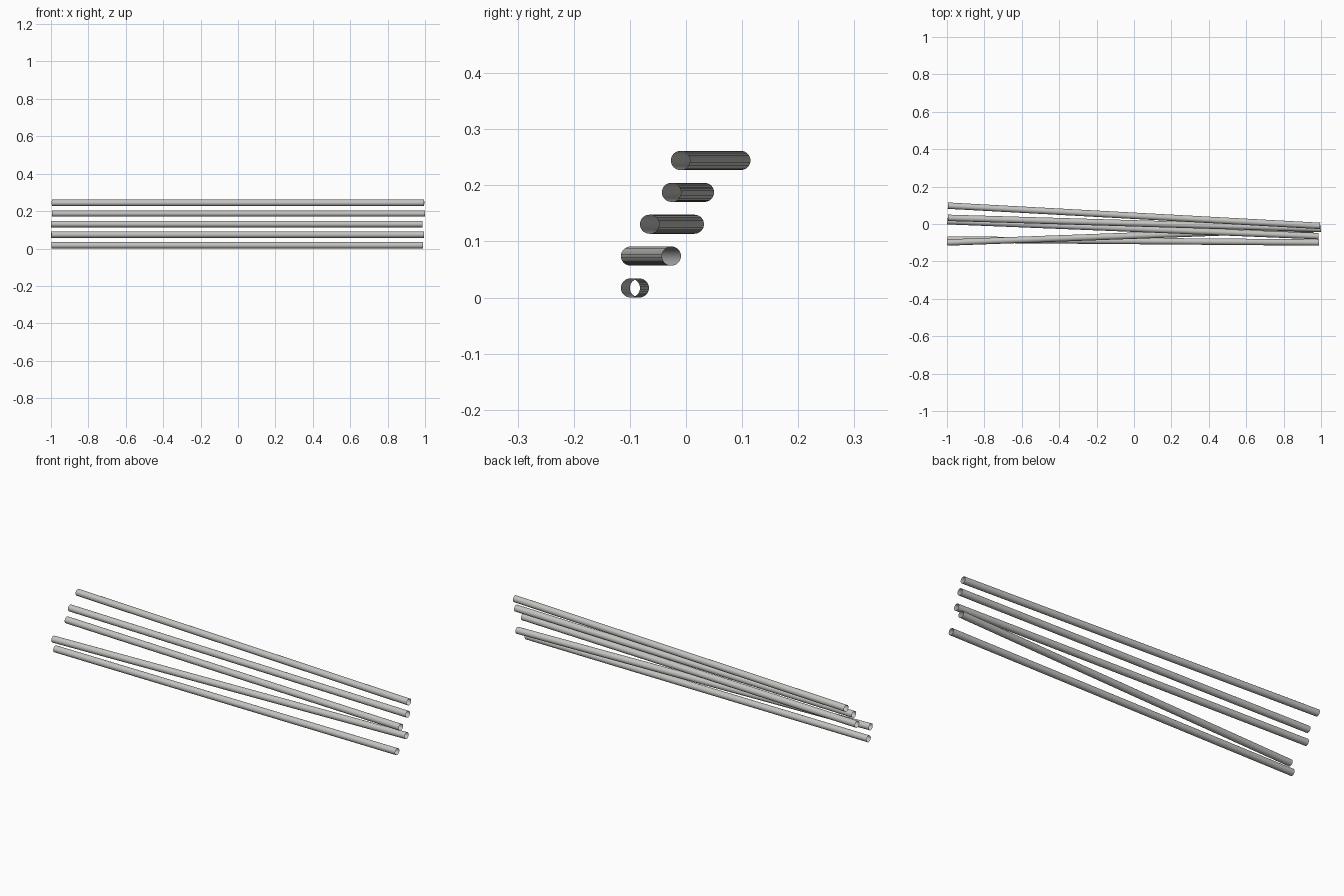
import bpy
import math
from mathutils import Vector

cube = bpy.data.objects.get("Cube")
if cube:
    bpy.data.objects.remove(cube, do_unlink=True)

# Single light grey metal colour
steel = bpy.data.materials.new("light_grey_steel")
steel.use_nodes = True
colour = (0.55, 0.55, 0.53, 1)
steel.diffuse_color = colour
steel.node_tree.nodes["Principled BSDF"].inputs["Base Color"].default_value = colour

RADIUS = 0.017
SPACING = 0.0568


def tube(name, start, end):
    """Thin open-ended tube between two points."""
    axis = Vector(end) - Vector(start)
    bpy.ops.mesh.primitive_cylinder_add(
        vertices=32, radius=RADIUS, depth=axis.length, end_fill_type='NOTHING',
        location=(Vector(start) + Vector(end)) / 2,
        rotation=axis.to_track_quat('Z', 'Y').to_euler())
    ob = bpy.context.object
    ob.name = name
    ob.data.materials.append(steel)
    bpy.ops.object.shade_smooth_by_angle(angle=math.radians(40))


# Stacked tubes, bottom to top: x and y of the right end, then of the left end
ends = [
    (-0.998, -0.083, 0.990, -0.099),
    (-0.999, -0.099, 0.993, -0.026),
    (-1.000, 0.015, 0.987, -0.065),
    (-0.994, 0.033, 1.000, -0.026),
    (-0.995, 0.098, 0.995, -0.010),
]
for i, (x0, y0, x1, y1) in enumerate(ends):
    z = RADIUS + i * SPACING
    tube(f"tube_{i + 1}", (x0, y0, z), (x1, y1, z))
